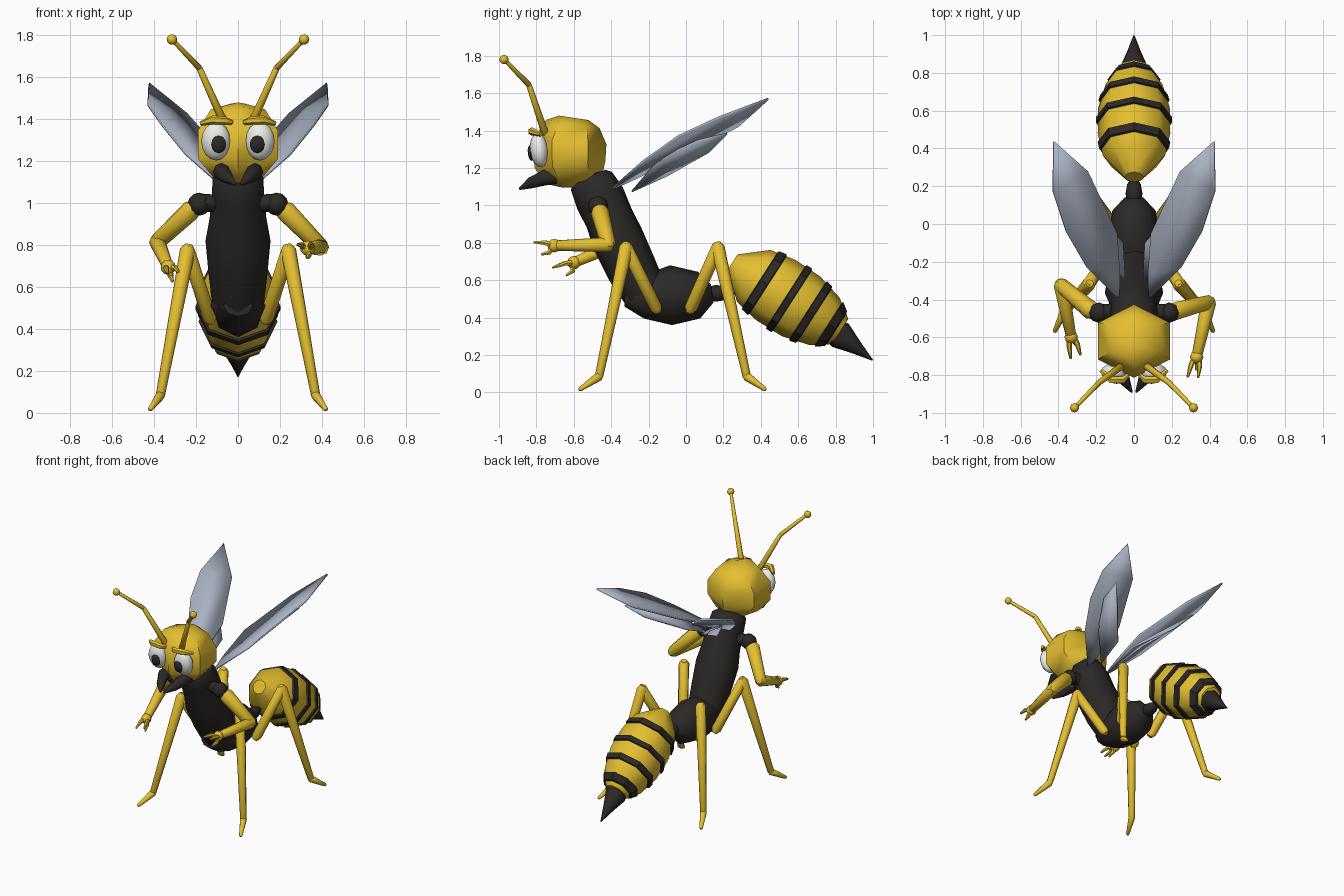
import bpy, bmesh, math
from mathutils import Vector, Matrix

if "Cube" in bpy.data.objects:
    bpy.data.objects.remove(bpy.data.objects["Cube"])


def material(name, rgb):
    m = bpy.data.materials.new(name)
    m.diffuse_color = (*rgb, 1)
    m.use_nodes = True
    m.node_tree.nodes["Principled BSDF"].inputs["Base Color"].default_value = m.diffuse_color
    return m


YELLOW = material("yellow", (0.78, 0.52, 0.03))
BLACK = material("black", (0.025, 0.022, 0.02))
WHITE = material("white", (0.85, 0.85, 0.82))
WING = material("wing_grey", (0.40, 0.45, 0.54))


def loft(bm, rings, sides=8, phase=0.0):
    """Skin rings of (point, rx, ry) along a path and cap both ends."""
    pts = [Vector(r[0]) for r in rings]
    main = (pts[-1] - pts[0]).normalized()
    ref = Vector((1, 0, 0)) if abs(main.x) < 0.8 else Vector((0, 0, 1))
    loops = []
    for i, (p, rx, ry) in enumerate(rings):
        t = (pts[min(i + 1, len(pts) - 1)] - pts[max(i - 1, 0)]).normalized()
        u = (ref - t * ref.dot(t)).normalized()
        v = t.cross(u)
        loops.append([bm.verts.new(pts[i] + u * rx * math.cos(a) + v * ry * math.sin(a))
                      for a in (phase + 2 * math.pi * k / sides for k in range(sides))])
    for a, b in zip(loops, loops[1:]):
        for k in range(sides):
            j = (k + 1) % sides
            bm.faces.new((a[k], a[j], b[j], b[k]))
    bm.faces.new(loops[0])
    bm.faces.new(loops[-1])


def rod(bm, a, b, ra, rb, sides=8):
    """Tapered rod with rounded ends."""
    a, b = Vector(a), Vector(b)
    t = (b - a).normalized()
    loft(bm, [(a - t * ra * 0.75, ra * 0.55, ra * 0.55), (a, ra, ra),
              (b, rb, rb), (b + t * rb * 0.75, rb * 0.55, rb * 0.55)], sides)


def ball(bm, c, r, seg=10, rings=7, tilt=0.0):
    bmesh.ops.create_uvsphere(bm, u_segments=seg, v_segments=rings, radius=1,
                              matrix=Matrix.Translation(c) @ Matrix.Rotation(tilt, 4, 'X')
                              @ Matrix.Diagonal((*r, 1)))


def finish(bm, name, mat, angle=50):
    bmesh.ops.recalc_face_normals(bm, faces=bm.faces[:])
    me = bpy.data.meshes.new(name)
    bm.to_mesh(me)
    bm.free()
    for p in me.polygons:
        p.use_smooth = True
    me.set_sharp_from_angle(angle=math.radians(angle))
    me.materials.append(mat)
    ob = bpy.data.objects.new(name, me)
    bpy.context.collection.objects.link(ob)
    return ob


# Head
bm = bmesh.new()
loft(bm, [((0, y, z), rx, ry) for y, z, rx, ry in (
    (-.60, 1.468, .04, .08), (-.605, 1.435, .15, .145), (-.62, 1.34, .22, .195),
    (-.62, 1.22, .22, .19), (-.60, 1.14, .14, .155), (-.60, 1.095, .03, .06))], 6, math.pi / 2)
finish(bm, "head", YELLOW)

# Torso and pelvis
bm = bmesh.new()
loft(bm, [((0, y, z), rx, ry) for y, z, rx, ry in (
    (-.515, 1.165, .08, .09), (-.505, 1.13, .12, .12), (-.46, 1.04, .125, .135),
    (-.41, .93, .135, .13), (-.365, .82, .155, .14), (-.29, .66, .14, .135),
    (-.22, .53, .125, .12))])
finish(bm, "torso", BLACK)
bm = bmesh.new()
loft(bm, [((0, y, z), rx, ry) for y, z, rx, ry in (
    (-.33, .51, .07, .05), (-.23, .51, .13, .115), (-.08, .52, .13, .16),
    (.07, .52, .115, .125), (.14, .53, .05, .05))])
finish(bm, "pelvis", BLACK)
bm = bmesh.new()
loft(bm, [((0, y, .53), r, r) for y, r in ((.12, .035), (.16, .045), (.21, .036), (.265, .004))])
finish(bm, "waist_spike", BLACK)

# Abdomen, stripes and stinger share one tilted axis
START, AXIS = Vector((0, .32, .65)), Vector((0, .84, -.54)).normalized()
PROFILE = [(-.085, .05), (.05, .165), (.19, .192), (.35, .190), (.50, .150), (.60, .08)]


def belly_radius(s):
    for (s0, r0), (s1, r1) in zip(PROFILE, PROFILE[1:]):
        if s <= s1:
            return r0 + (r1 - r0) * (s - s0) / (s1 - s0)
    return PROFILE[-1][1]


bm = bmesh.new()
loft(bm, [(START + AXIS * s, r, r) for s, r in PROFILE])
finish(bm, "abdomen", YELLOW)
for n, (s, w) in enumerate(((.115, .03), (.275, .024), (.415, .026), (.55, .03))):
    bm = bmesh.new()
    loft(bm, [(START + AXIS * (s + d * w), belly_radius(s + d * w) + h, belly_radius(s + d * w) + h)
              for d, h in ((-1, -.01), (-.7, .011), (.7, .011), (1, -.01))])
    finish(bm, f"abdomen_stripe_{n + 1}", BLACK, 30)
bm = bmesh.new()
loft(bm, [((0, .80, .325), .07, .07), ((0, .825, .305), .076, .076), ((0, .91, .24), .038, .038),
          ((0, .998, .172), .003, .003)])
finish(bm, "stinger", BLACK)

# Outlines of the right wings
FORE = [(.08, -.40, 1.085), (.25, -.23, 1.235), (.36, -.04, 1.37), (.43, .175, 1.47),
        (.425, .44, 1.57), (.245, .28, 1.425), (.09, -.05, 1.25), (.075, -.27, 1.145)]
HIND = [(.05, -.29, 1.075), (.20, -.14, 1.25), (.32, .06, 1.345), (.345, .22, 1.385),
        (.25, .12, 1.285), (.06, -.10, 1.16)]
# Right leg joints
LEGS = {"front": [(.135, -.16, .45), (.24, -.32, .775), (.37, -.465, .085), (.418, -.565, .018)],
        "rear": [(.135, .025, .45), (.24, .17, .775), (.37, .325, .085), (.418, .42, .018)]}
# Elbow and wrist differ between the two arms
ARMS = {1: [(.395, -.415, .79), (.335, -.69, .785)],
        -1: [(-.385, -.325, .815), (-.335, -.585, .70)]}

for side, label in ((1, "right"), (-1, "left")):
    def m(x, y, z):
        return Vector((x * side, y, z))

    # Eye, pupil and brow
    bm = bmesh.new()
    ball(bm, m(.105, -.785, 1.295), (.07, .05, .092), 12, 8, .12)
    finish(bm, f"{label}_eye", WHITE)
    bm = bmesh.new()
    ball(bm, m(.092, -.83, 1.28), (.036, .016, .042), 8, 6, .12)
    finish(bm, f"{label}_pupil", BLACK)
    bm = bmesh.new()
    loft(bm, [(m(*p), r, r) for p, r in (((.03, -.80, 1.385), .012), ((.06, -.825, 1.393), .02),
                                         ((.12, -.825, 1.397), .021), ((.175, -.775, 1.38), .012))], 6)
    finish(bm, f"{label}_brow", YELLOW)

    # Mandible
    bm = bmesh.new()
    loft(bm, [(m(*p), r, r) for p, r in (((.085, -.69, 1.15), .035), ((.08, -.75, 1.15), .042),
                                         ((.05, -.83, 1.12), .03), ((.012, -.89, 1.088), .006))])
    finish(bm, f"{label}_mandible", BLACK)

    # Antenna
    bm = bmesh.new()
    rod(bm, m(.07, -.755, 1.39), m(.185, -.84, 1.645), .02, .015)
    rod(bm, m(.185, -.84, 1.645), m(.315, -.973, 1.782), .015, .011)
    ball(bm, m(.315, -.973, 1.78), (.025,) * 3, 8, 6)
    finish(bm, f"{label}_antenna", YELLOW)

    # Wings: inset rim on a thin slab
    for part, outline in (("fore_wing", FORE), ("hind_wing", HIND)):
        bm = bmesh.new()
        face = bm.faces.new([bm.verts.new(m(*p)) for p in outline])
        bmesh.ops.inset_region(bm, faces=[face], thickness=.018, depth=-.004)
        ob = finish(bm, f"{label}_{part}", WING, 30)
        mod = ob.modifiers.new("thickness", 'SOLIDIFY')
        mod.thickness, mod.offset = .012, 0

    # Legs
    for part, (hip, knee, ankle, toe) in LEGS.items():
        bm = bmesh.new()
        rod(bm, m(*hip), m(*knee), .034, .034)
        rod(bm, m(*knee), m(*ankle), .037, .022)
        rod(bm, m(*ankle), m(*toe), .024, .012)
        finish(bm, f"{label}_{part}_leg", YELLOW)

    # Shoulder
    bm = bmesh.new()
    rod(bm, m(.10, -.46, 1.0), m(.17, -.47, 1.0), .04, .045)
    ball(bm, m(.185, -.47, .995), (.055,) * 3, 8, 6)
    finish(bm, f"{label}_shoulder", BLACK)

    # Arm and three-fingered hand
    elbow, wrist = (Vector(p) for p in ARMS[side])
    fwd = (wrist - elbow).normalized()
    out = fwd.cross(Vector((0, 0, 1))).normalized()
    up = out.cross(fwd)
    bm = bmesh.new()
    rod(bm, m(.225, -.46, .965), elbow, .05, .04)
    rod(bm, elbow, wrist, .04, .028)
    ball(bm, wrist + fwd * .015, (.036,) * 3, 8, 6)
    for o, u, length in ((.02, .02, .125), (-.025, .02, .115), (-.01, -.045, .08)):
        knuckle = wrist + fwd * length * .5 + out * o + up * u * .8
        rod(bm, wrist + fwd * .02 + out * o * .5, knuckle, .015, .014, 6)
        rod(bm, knuckle, wrist + fwd * length + out * o * 1.2 + up * u, .014, .007, 6)
    finish(bm, f"{label}_arm", YELLOW)
